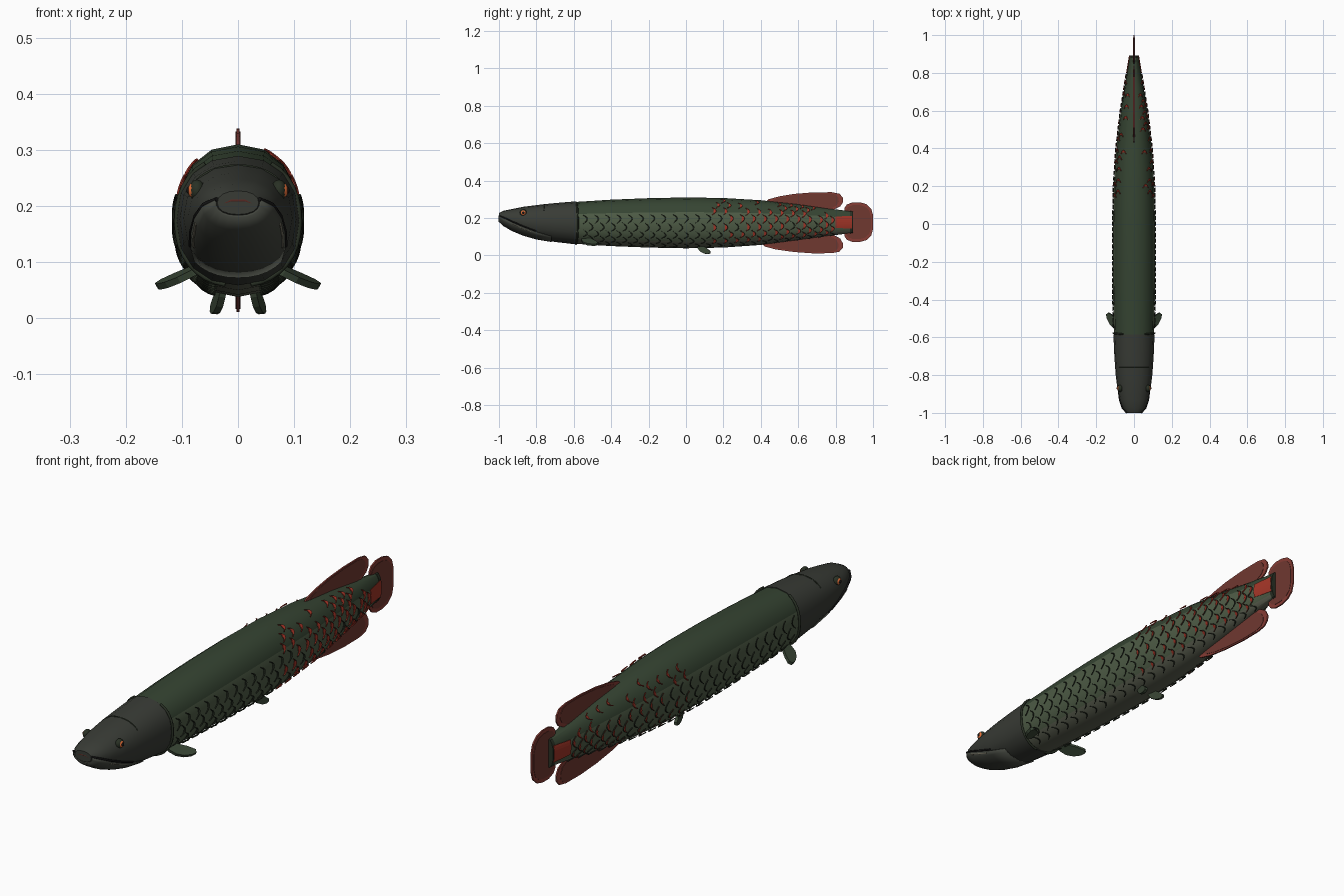
import bpy, bmesh, random
from math import sin, cos, radians, pi
from mathutils import Vector

if "Cube" in bpy.data.objects:
    bpy.data.objects.remove(bpy.data.objects["Cube"])
random.seed(4)

def mat(name, c):
    m = bpy.data.materials.new(name)
    m.diffuse_color = (*c, 1)
    m.use_nodes = True
    m.node_tree.nodes["Principled BSDF"].inputs["Base Color"].default_value = m.diffuse_color
    return m

BACK = mat("back green", (.036, .058, .032))
SIDE = mat("side green", (.075, .105, .06))
BELLY = mat("belly grey", (.105, .115, .08))
HEAD = mat("head dark", (.04, .044, .036))
JAW = mat("jaw grey", (.055, .06, .048))
DARK = mat("scale dark", (.022, .03, .018))
RED = mat("scale red", (.36, .035, .02))
FIN = mat("fin red", (.24, .045, .035))
WEB = mat("fin web", (.16, .04, .03))
GREEN = mat("fin green", (.04, .06, .035))
ORANGE = mat("iris orange", (.8, .16, .04))
BLACK = mat("pupil", (.008, .008, .008))
LIP = mat("lip", (.16, .15, .11))
MOUTH = mat("mouth", (.09, .02, .015))

# y, half width, top z, bottom z
PROFILE = [(-1, .036, .226, .186), (-.975, .058, .238, .163), (-.93, .074, .247, .137),
           (-.87, .085, .257, .112), (-.8, .094, .266, .092), (-.7, .101, .277, .075),
           (-.59, .106, .286, .062), (-.4, .11, .298, .05), (-.2, .112, .306, .042),
           (0, .111, .31, .038), (.2, .107, .307, .042), (.4, .094, .295, .056),
           (.6, .07, .274, .082), (.75, .046, .252, .103), (.89, .023, .235, .12)]

def section(y):
    for a, b in zip(PROFILE, PROFILE[1:]):
        if y <= b[0]:
            t = (y - a[0]) / (b[0] - a[0])
            return [a[i] + (b[i] - a[i]) * t for i in (1, 2, 3)]
    return PROFILE[-1][1:]

def skin(y, ang, off=0.0, side=1):
    """Point on the fish surface; ang in degrees above the side line."""
    w, zt, zb = section(y)
    c, s = cos(radians(ang)), sin(radians(ang))
    f = lambda v: abs(v) ** .9 * (1 if v >= 0 else -1)
    return Vector((side * (w + off) * f(c), y, (zt + zb) / 2 + ((zt - zb) / 2 + off) * f(s)))

def make(name, verts, faces, mats, smooth=False, thick=0):
    me = bpy.data.meshes.new(name)
    me.from_pydata([tuple(v) for v in verts], [], faces)
    for m in mats:
        me.materials.append(m)
    bm = bmesh.new()
    bm.from_mesh(me)
    bmesh.ops.recalc_face_normals(bm, faces=bm.faces)
    bm.to_mesh(me)
    bm.free()
    ob = bpy.data.objects.new(name, me)
    bpy.context.collection.objects.link(ob)
    if thick:
        md = ob.modifiers.new("thick", 'SOLIDIFY')
        md.thickness, md.offset = thick, 0
    if smooth:
        bpy.context.view_layer.objects.active = ob
        ob.select_set(True)
        bpy.ops.object.shade_smooth_by_angle(angle=radians(32))
        ob.select_set(False)
    return ob

def loft(name, rings, mats, pick=lambda j: 0):
    n = len(rings[0])
    verts = [p for r in rings for p in r]
    faces = [(i * n + j, i * n + (j + 1) % n, (i + 1) * n + (j + 1) % n, (i + 1) * n + j)
             for i in range(len(rings) - 1) for j in range(n)]
    picks = [pick(j) for _ in rings[1:] for j in range(n)]
    faces += [tuple(range(n)), tuple(range(len(verts) - n, len(verts)))]
    ob = make(name, verts, faces, mats, True)
    for p, k in zip(ob.data.polygons, picks):
        p.material_index = k
    return ob

def tube(name, pts, r, m):
    cu = bpy.data.curves.new(name, 'CURVE')
    cu.dimensions, cu.bevel_depth, cu.bevel_resolution, cu.use_fill_caps = '3D', r, 1, True
    sp = cu.splines.new('POLY')
    sp.points.add(len(pts) - 1)
    for p, q in zip(sp.points, pts):
        p.co = (*q, 1)
    cu.materials.append(m)
    bpy.context.collection.objects.link(bpy.data.objects.new(name, cu))

# body, coloured in bands round its 16 sides
N = 16
ring = lambda y, off=0: [skin(y, 360 * j / N, off) for j in range(N)]
band = lambda j: 0 if 1 <= j <= 6 else (2 if 10 <= j <= 13 else 1)
loft("body", [ring(p[0]) for p in PROFILE[6:]], [BACK, SIDE, BELLY], band)

# head shell with a raised gill edge
loft("head", [ring(p[0], .001 if p[0] < -.9 else .003) for p in PROFILE[:6]] + [ring(-.585, .003)], [HEAD])
for s in (1, -1):
    gill = [skin(-.59 + .012 * cos(radians(a)), a, .003, s) for a in range(-80, 61, 10)]
    tube("gill_edge", gill, .005, DARK)
tube("head_crease", [skin(-.76, a, .002) for a in range(40, 141, 10)], .0025, DARK)

# lower jaw wraps the underside of the snout
jy = [-1, -.975, -.93, -.87, -.8, -.72]
m = 10
jaw = []
for i, y in enumerate(jy):
    lo = 10 - 11 * i
    jaw += [skin(y, -180 - lo + (180 + 2 * lo) * k / m, .004) for k in range(m + 1)]
jf = [(i * (m + 1) + k, i * (m + 1) + k + 1, (i + 1) * (m + 1) + k + 1, (i + 1) * (m + 1) + k)
      for i in range(len(jy) - 1) for k in range(m)]
make("lower_jaw", jaw, jf, [JAW], True, .005)
for s in (1, -1):
    tube("mouth_line", [skin(y, 13 - 11 * i, .003, s) for i, y in enumerate(jy[:5])], .004, BLACK)
    tube("lip", [skin(y, a, .004, s) for y, a in ((-.93, -20), (-.89, -27), (-.83, -36))], .004, LIP)
tube("mouth_opening", [(-.026, -.996, .204), (-.012, -.997, .21), (.012, -.997, .21), (.026, -.996, .204)], .004, MOUTH)

# eyes
for s in (1, -1):
    for nm, r, x, mt in (("eye_socket", .019, .073, DARK), ("iris", .014, .079, ORANGE), ("pupil", .007, .087, BLACK)):
        bpy.ops.mesh.primitive_uv_sphere_add(segments=16, ring_count=8, radius=r, location=(s * x, -.87, .228))
        ob = bpy.context.object
        ob.name = nm
        ob.scale.x = .75
        ob.data.materials.append(mt)
        bpy.ops.object.shade_smooth()

# crescent scale edges laid on the skin
def scales(name, rows, y0, y1, mt, depth, width, keep):
    verts, faces = [], []
    for s in (1, -1):
        for r, a in enumerate(rows):
            y = y0 + (.03 if r % 2 else 0)
            while y < y1:
                if random.random() < keep:
                    w, zt, zb = section(y)
                    half = min(.021 / ((zt - zb) / 2) * 180 / pi, 16)
                    b = len(verts)
                    for k in range(7):
                        t = k / 3 - 1
                        u = depth * (1 - t * t)
                        verts.append(skin(y + u - width * (1 - abs(t)), a + t * half, .002, s))
                        verts.append(skin(y + u, a + t * half, .005, s))
                    faces += [(b + 2 * k, b + 2 * k + 1, b + 2 * k + 3, b + 2 * k + 2) for k in range(6)]
                y += .06
    make(name, verts, faces, [mt], False, .003)

scales("dark_scales", (-62, -43, -26, -9, 8), -.55, .78, DARK, .024, .008, 1)
scales("red_scales", (-43, -26, -9, 8, 25), .14, .78, RED, .022, .015, .85)
scales("upper_red_scales", (42, 58), .16, .72, RED, .022, .014, .6)

# red patch at the tail root
for s in (1, -1):
    cols = [(.8, 22), (.845, 27), (.888, 32)]
    v = [skin(y, a * k / 3, .003, s) for y, a in cols for k in range(-3, 4)]
    f = [(i * 7 + k, i * 7 + k + 1, i * 7 + k + 8, i * 7 + k + 7) for i in range(2) for k in range(6)]
    make("tail_patch", v, f, [RED], False, .002)
loft("tail_root_band", [ring(.878, .002), ring(.893, .002)], [DARK])

# flat median fins: red rim with a darker web
def fin(name, pts):
    cy = sum(p[0] for p in pts) / len(pts)
    cz = sum(p[1] for p in pts) / len(pts)
    for nm, k, th, mt in ((name, 1, .006, FIN), (name + "_web", .86, .009, WEB)):
        v = [(0, cy + (y - cy) * k, cz + (z - cz) * k) for y, z in pts]
        make(nm, v, [tuple(range(len(v)))], [mt], False, th)

fin("dorsal_fin", [(.42, .28), (.44, .3), (.5, .316), (.58, .329), (.68, .337), (.78, .338), (.82, .33),
                   (.838, .31), (.84, .285), (.825, .262), (.78, .24), (.6, .25)])
fin("anal_fin", [(.4, .07), (.42, .048), (.48, .032), (.58, .018), (.68, .011), (.78, .012), (.82, .02),
                 (.838, .04), (.84, .062), (.825, .09), (.78, .115), (.6, .1)])
fin("tail_fin", [(.875, .18), (.85, .225), (.846, .252), (.86, .272), (.89, .284), (.93, .284), (.965, .274),
                 (.99, .25), (1, .215), (1, .14), (.99, .105), (.965, .082), (.93, .072), (.89, .072),
                 (.86, .084), (.846, .104), (.85, .13)])

# paired paddle fins
def paddle(name, base, tip, across):
    shape = [(0, -.5), (.3, -.85), (.65, -1), (.9, -.7), (1, -.1), (.96, .45), (.75, .85), (.4, .8), (0, .5)]
    for s in (1, -1):
        b, d, e = Vector(base), Vector(tip) - Vector(base), Vector(across)
        v = [b + d * u + e * w for u, w in shape]
        make(name, [(s * p.x, p.y, p.z) for p in v], [tuple(range(len(v)))], [GREEN], False, .012)

paddle("pectoral_fin", (.07, -.535, .09), (.143, -.495, .056), (.012, .042, 0))
paddle("pelvic_fin", (.028, .07, .055), (.043, .12, .008), (.005, .026, .004))
